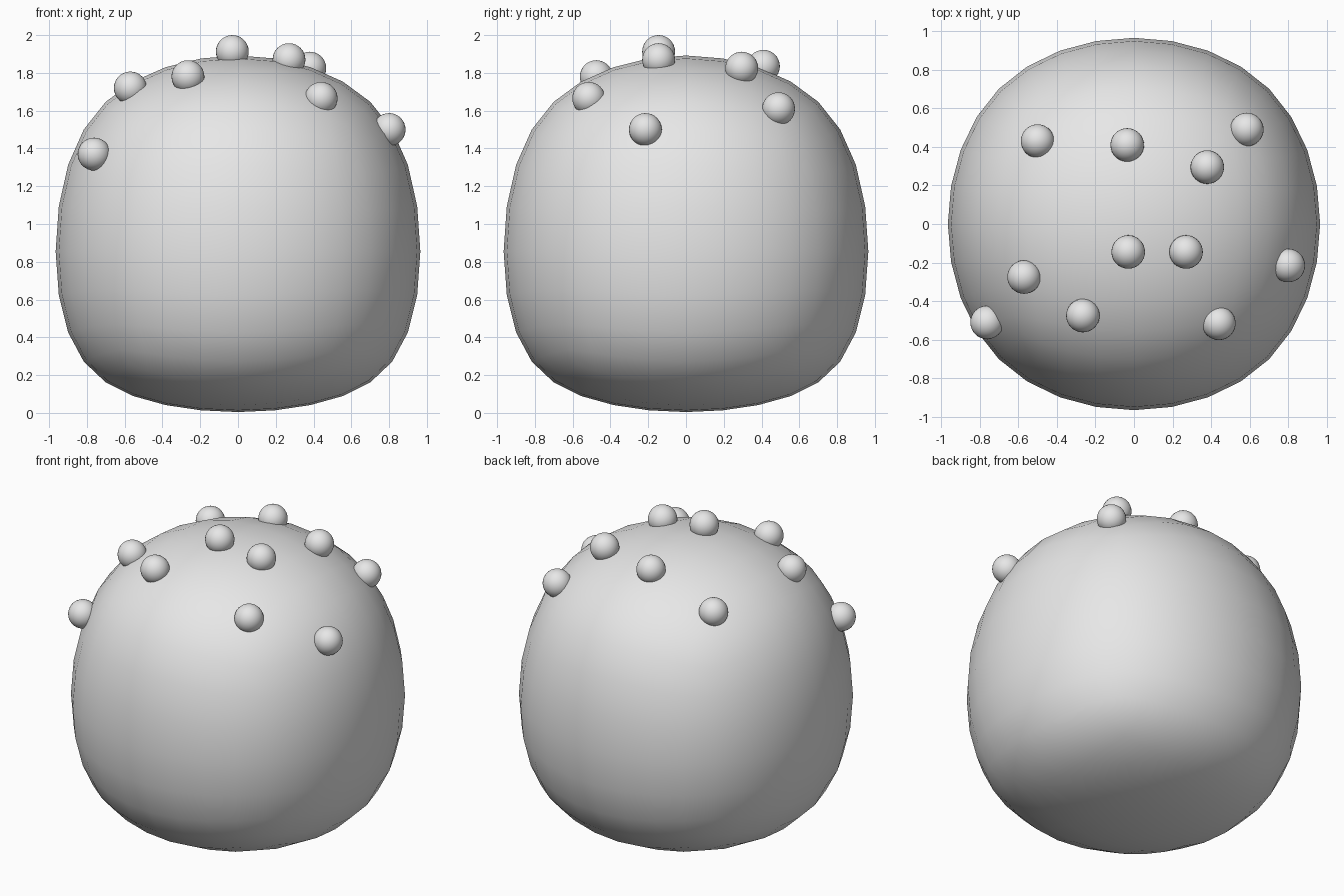
import bpy

old = bpy.data.objects.get("Cube")
if old:
    bpy.data.objects.remove(old, do_unlink=True)

# Single plain grey
grey = bpy.data.materials.new("light_grey")
grey.use_nodes = True
grey.diffuse_color = (0.8, 0.8, 0.8, 1)
grey.node_tree.nodes["Principled BSDF"].inputs["Base Color"].default_value = (0.8, 0.8, 0.8, 1)


def finish(name):
    ob = bpy.context.object
    ob.name = name
    ob.data.materials.clear()
    ob.data.materials.append(grey)
    bpy.ops.object.shade_smooth()
    return ob


# Body: a rounded cube, stretched upward and flattened underneath
bpy.ops.mesh.primitive_cube_add(size=2.3)
body = bpy.context.object
subsurf = body.modifiers.new("rounding", "SUBSURF")
subsurf.levels = subsurf.render_levels = 3
bpy.ops.object.modifier_apply(modifier=subsurf.name)
for v in body.data.vertices:
    s = v.co.z
    u = s * s
    v.co.z = 0.855 + 0.1 * u + s * (1.213 - 0.383 * u + 0.14 * u * u)
finish("body")

# Small balls half sunk into the upper surface
RADIUS = 0.087
centres = [
    (-0.035, 0.41, 1.835), (0.38, 0.295, 1.825), (0.585, 0.49, 1.61),
    (-0.5, 0.43, 1.69), (-0.03, -0.145, 1.913), (0.27, -0.145, 1.87),
    (-0.57, -0.275, 1.72), (-0.265, -0.475, 1.78), (0.44, -0.515, 1.665),
    (0.8, -0.215, 1.5), (-0.762, -0.51, 1.37),
]
for i, centre in enumerate(centres):
    bpy.ops.mesh.primitive_uv_sphere_add(segments=32, ring_count=16, radius=RADIUS, location=centre)
    finish(f"surface_ball_{i + 1}")
